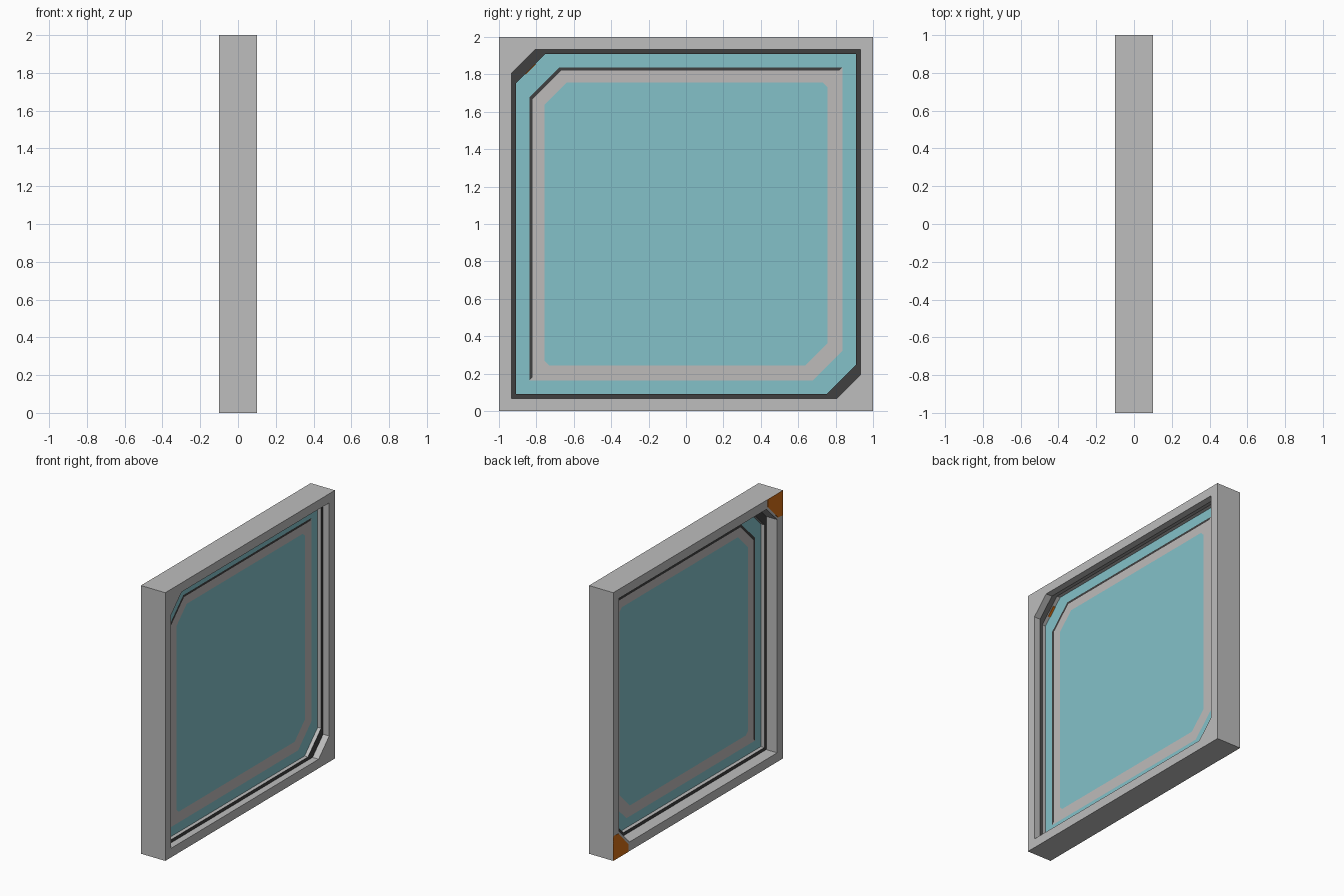
import bpy, bmesh

if "Cube" in bpy.data.objects:
    bpy.data.objects.remove(bpy.data.objects["Cube"])

def material(name, rgb):
    m = bpy.data.materials.new(name)
    lin = [c / 12.92 if c <= 0.04045 else ((c + 0.055) / 1.055) ** 2.4 for c in (v / 255 for v in rgb)]
    m.diffuse_color = (*lin, 1)
    m.use_nodes = True
    m.node_tree.nodes["Principled BSDF"].inputs["Base Color"].default_value = m.diffuse_color
    return m

FRAME = material("frame_grey", (189, 189, 189))
DARK = material("dark_grey", (64, 64, 64))
TEAL = material("teal_glass", (132, 193, 201))
BORDER = material("border_grey", (190, 187, 186))
ORANGE = material("orange", (214, 112, 22))

def loop(h, c=0.0, s=0.0):
    """Square outline of half size h (y, z); c cuts top-left and bottom-right, s the other two corners."""
    pts = [(-h, h - c), (-h + c, h), (h - s, h), (h, h - s)]
    return [(y, z + 1) for y, z in pts + [(-y, -z) for y, z in pts]]

def finish(bm, name, mats):
    bmesh.ops.remove_doubles(bm, verts=bm.verts, dist=1e-5)
    bmesh.ops.recalc_face_normals(bm, faces=bm.faces)
    me = bpy.data.meshes.new(name)
    bm.to_mesh(me)
    bm.free()
    for m in mats:
        me.materials.append(m)
    ob = bpy.data.objects.new(name, me)
    bpy.context.collection.objects.link(ob)
    return ob

def bridge(bm, a, b, mat=lambda i: 0):
    for i in range(len(a)):
        j = (i + 1) % len(a)
        f = bm.faces.new((a[i], a[j], b[j], b[i]))
        f.material_index = mat(i)

def ring(name, outer, inner, x0, x1, mats, end_mat=0):
    bm = bmesh.new()
    mk = lambda lp, x: [bm.verts.new((x, y, z)) for y, z in lp]
    o0, o1, i0, i1 = mk(outer, x0), mk(outer, x1), mk(inner, x0), mk(inner, x1)
    bridge(bm, o0, o1)
    bridge(bm, i0, i1)
    bridge(bm, o0, i0, lambda i: end_mat)
    bridge(bm, o1, i1, lambda i: end_mat)
    return finish(bm, name, mats)

# outer frame block with the cut-corner opening
ring("outer_frame", loop(1), loop(0.932, 0.125), -0.1, 0.1, [FRAME])
# inner seal: dark front and back, light inner edge
ring("inner_seal", loop(0.9325, 0.125), loop(0.908, 0.155), -0.01, 0.05, [FRAME, DARK], 1)

# glass sheet with painted border; dark line only on left, top-left cut and top
bm = bmesh.new()
loops = [[bm.verts.new((0.02, y, z)) for y, z in lp] for lp in
         (loop(0.91, 0.155), loop(0.837, 0.16), loop(0.82, 0.153), loop(0.757, 0.12, 0.025))]
bridge(bm, loops[0], loops[1])
bridge(bm, loops[1], loops[2], lambda i: 2 if i in (0, 1, 7) else 1)
bridge(bm, loops[2], loops[3], lambda i: 1)
bm.faces.new(loops[3])
glass = finish(bm, "glass_panel", [TEAL, BORDER, DARK])
solid = glass.modifiers.new("thickness", 'SOLIDIFY')
solid.thickness = 0.004
solid.offset = 0

def plate(name, pts, offset, mat):
    """Thin plate from a flat outline, extruded by offset."""
    bm = bmesh.new()
    f = bm.faces.new([bm.verts.new(p) for p in pts])
    r = bmesh.ops.extrude_face_region(bm, geom=[f], use_keep_orig=True)
    bmesh.ops.translate(bm, vec=offset, verts=[v for v in r["geom"] if isinstance(v, bmesh.types.BMVert)])
    return finish(bm, name, [mat])

# orange corner plates on the back side
corner = [(-1, 1), (-0.82, 1), (-0.82, 0.945), (-0.94, 0.82), (-1, 0.815)]
for name, s in (("corner_plate_top", 1), ("corner_plate_bottom", -1)):
    plate(name, [(-0.0995, s * y, 1 + s * z) for y, z in corner], (-0.0015, 0, 0), ORANGE)

# small orange tab on the cut corner of the seal
a, b = (-0.86, 1.803), (-0.805, 1.858)
plate("corner_tab", [(0.023, *a), (0.04, *a), (0.04, *b), (0.023, *b)], (0, 0.004, -0.004), ORANGE)
